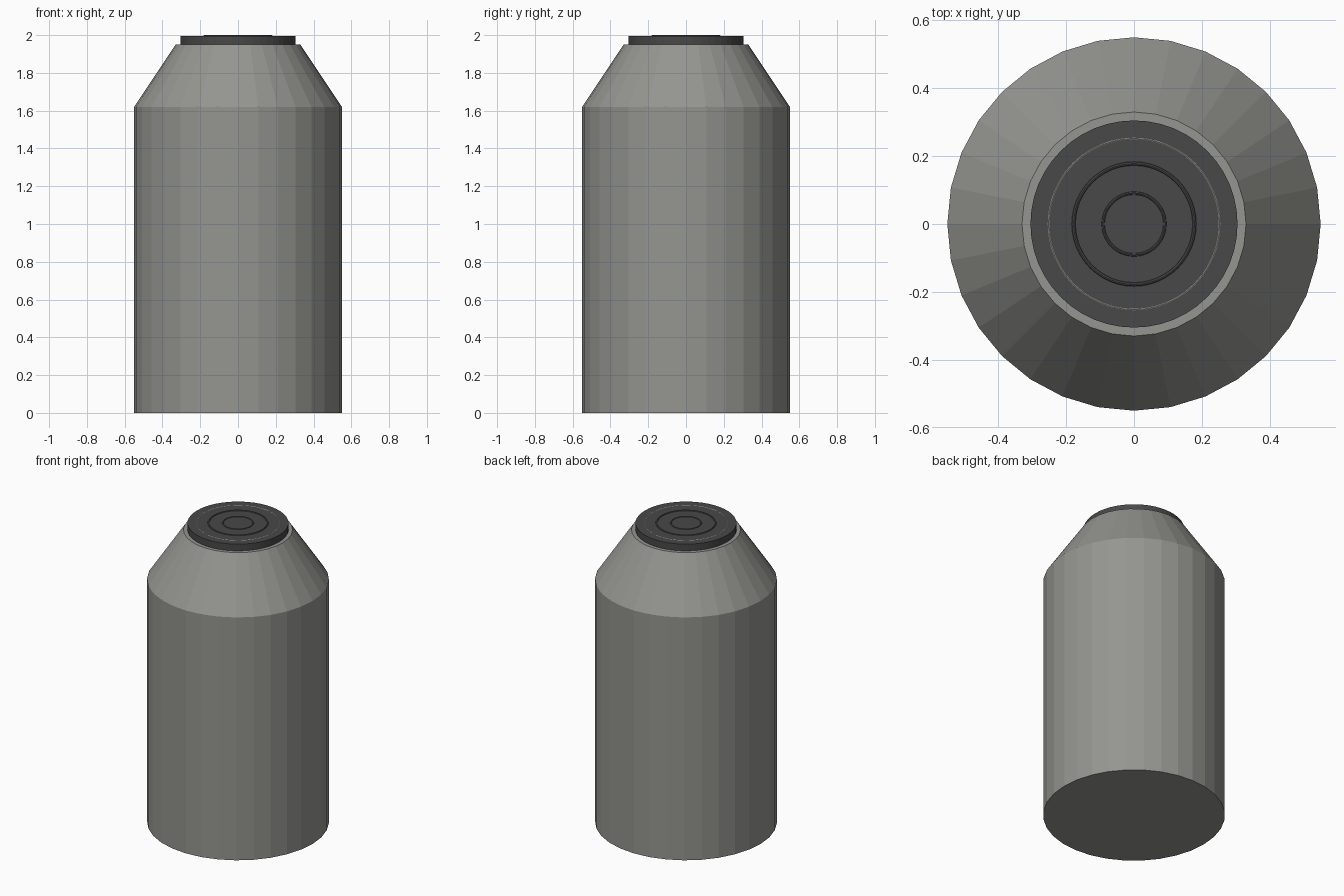
import bpy, bmesh, math

if "Cube" in bpy.data.objects:
    bpy.data.objects.remove(bpy.data.objects["Cube"])

def material(name, rgb):
    m = bpy.data.materials.new(name)
    m.diffuse_color = (*rgb, 1)
    m.use_nodes = True
    m.node_tree.nodes["Principled BSDF"].inputs["Base Color"].default_value = m.diffuse_color
    return m

METAL = material("warm grey metal", (0.30, 0.30, 0.28))
DARK = material("dark grey", (0.065, 0.065, 0.065))

def lathe(name, profile, mat, sides=32, closed=False):
    """Revolve (radius, z) points around z; open profiles get flat end caps."""
    bm = bmesh.new()
    rings = [[bm.verts.new((r * math.cos(2 * math.pi * i / sides),
                            r * math.sin(2 * math.pi * i / sides), z))
              for i in range(sides)] for r, z in profile]
    pairs = list(zip(rings, rings[1:]))
    if closed:
        pairs.append((rings[-1], rings[0]))
    for a, b in pairs:
        for i in range(sides):
            j = (i + 1) % sides
            bm.faces.new((a[i], a[j], b[j], b[i]))
    if not closed:
        bm.faces.new(rings[0][::-1])
        bm.faces.new(rings[-1])
    bmesh.ops.recalc_face_normals(bm, faces=bm.faces)
    me = bpy.data.meshes.new(name)
    bm.to_mesh(me)
    bm.free()
    me.materials.append(mat)
    ob = bpy.data.objects.new(name, me)
    bpy.context.collection.objects.link(ob)
    return ob

# Cylindrical body and sloped shoulder
lathe("body", [(0.55, 0), (0.55, 1.62)], METAL)
lathe("shoulder", [(0.55, 1.62), (0.33, 1.95)], METAL)

# Dark top cap
lathe("cap", [(0.305, 1.945), (0.305, 1.995)], DARK, 48)

# Concentric raised rings on the cap
def ring(name, radius, thick, z, mat):
    prof = [(radius + thick * math.cos(math.pi * k / 4),
             z + thick * math.sin(math.pi * k / 4)) for k in range(8)]
    lathe(name, prof, mat, 48, closed=True)

ring("outer_ring", 0.252, 0.004, 1.992, METAL)
ring("middle_ring", 0.178, 0.006, 1.994, DARK)
ring("inner_ring", 0.091, 0.005, 1.994, DARK)
